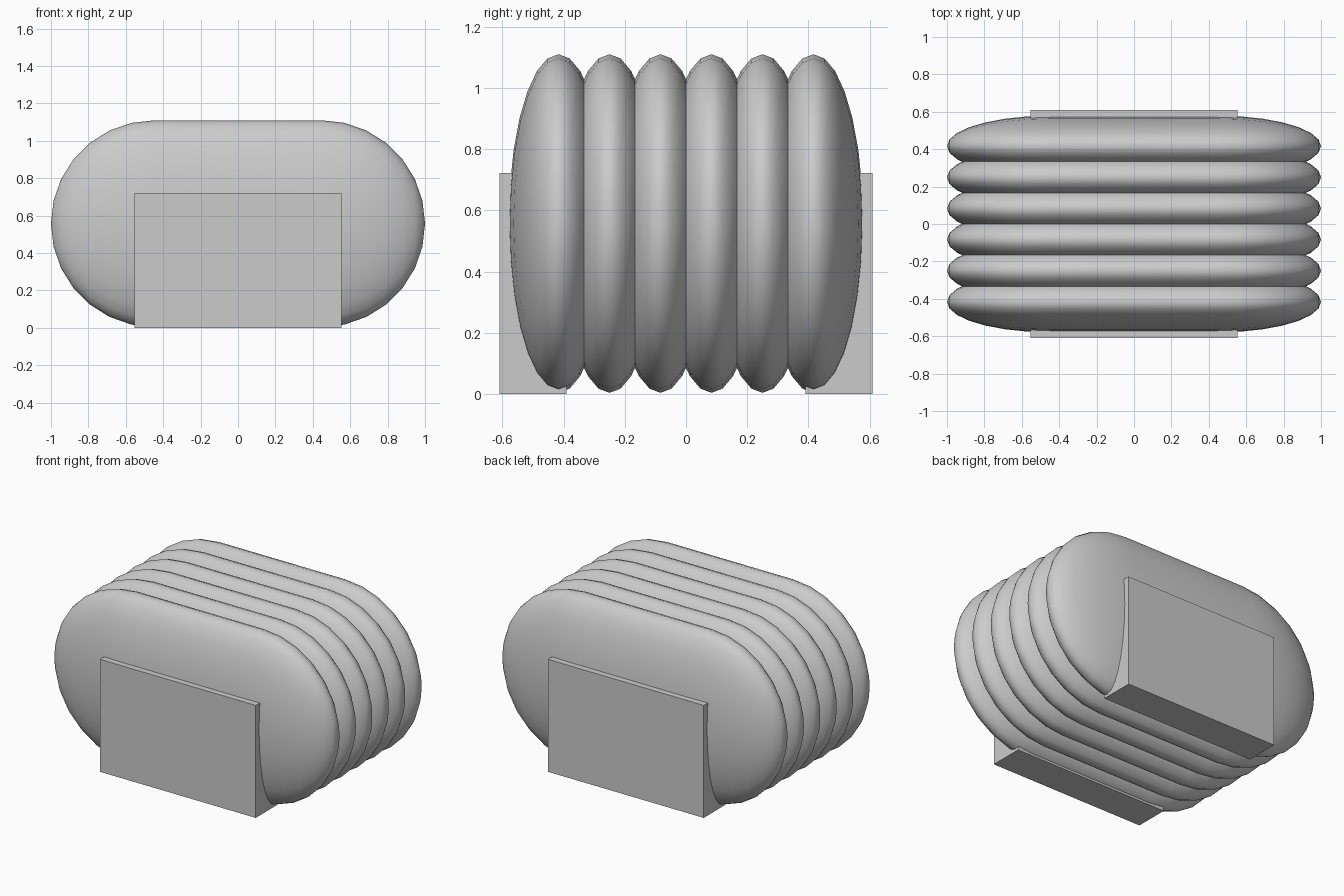
import bpy, bmesh
from math import sin, cos, pi
from mathutils import Vector, Matrix

default = bpy.data.objects.get("Cube")
if default:
    bpy.data.objects.remove(default, do_unlink=True)

RADIUS, HALF_THICK, STRAIGHT = 0.553, 0.163, 0.447
CENTRE_Z, SPACING = 0.557, 0.1665
SEGMENTS = 28

grey = bpy.data.materials.new("light grey")
grey.use_nodes = True
colour = (0.6, 0.6, 0.6, 1)
grey.diffuse_color = colour
grey.node_tree.nodes["Principled BSDF"].inputs["Base Color"].default_value = colour


def add_object(name, bm, location, smooth):
    bmesh.ops.recalc_face_normals(bm, faces=bm.faces)
    for face in bm.faces:
        face.smooth = smooth
    mesh = bpy.data.meshes.new(name)
    bm.to_mesh(mesh)
    bm.free()
    mesh.materials.append(grey)
    obj = bpy.data.objects.new(name, mesh)
    obj.location = location
    bpy.context.collection.objects.link(obj)


def add_rib(name, y):
    # Half stadium profile spun about x, then flattened front to back
    bm = bmesh.new()
    quarter = SEGMENTS // 4
    arc = [(STRAIGHT + RADIUS * sin(a), RADIUS * cos(a))
           for a in (i * pi / 2 / quarter for i in range(quarter + 1))]
    profile = [(-x, z) for x, z in reversed(arc)] + arc
    verts = [bm.verts.new((x, 0, z)) for x, z in profile]
    edges = [bm.edges.new(pair) for pair in zip(verts, verts[1:])]
    bmesh.ops.spin(bm, geom=verts + edges, cent=(0, 0, 0), axis=(1, 0, 0),
                   angle=2 * pi, steps=SEGMENTS)
    bmesh.ops.remove_doubles(bm, verts=bm.verts, dist=0.0005)
    bmesh.ops.scale(bm, verts=bm.verts, vec=(1, HALF_THICK / RADIUS, 1))
    add_object(name, bm, (0, y, CENTRE_Z), True)


def add_block(name, y):
    bm = bmesh.new()
    bmesh.ops.create_cube(bm, size=1, matrix=Matrix.Diagonal((1.106, 0.22, 0.722, 1)))
    add_object(name, bm, (0, y, 0.361), False)


# Six overlapping cushioned ribs
for i in range(6):
    add_rib(f"rib_{i + 1}", (i - 2.5) * SPACING)

# Upright end blocks
add_block("front_block", -0.5)
add_block("back_block", 0.5)
